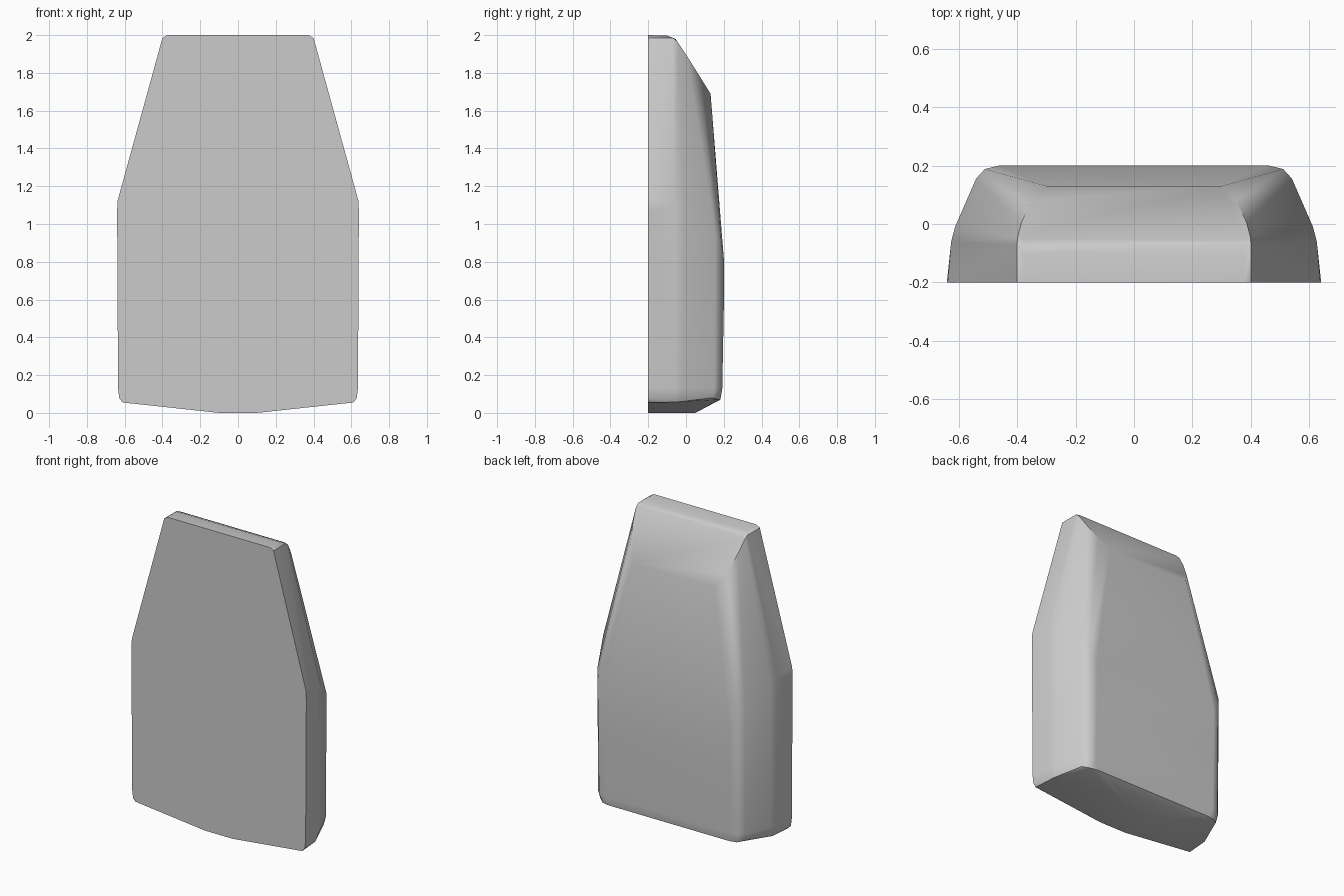
import bpy, bmesh, math

cube = bpy.data.objects.get("Cube")
if cube:
    bpy.data.objects.remove(cube)

# One plain grey finish
grey = bpy.data.materials.new("plain_grey")
grey.use_nodes = True
colour = (0.6, 0.6, 0.6, 1)
grey.diffuse_color = colour
grey.node_tree.nodes["Principled BSDF"].inputs["Base Color"].default_value = colour

# Outline points of the left half, from front face to rounded back
top_rim = [(.375, -.2, 2), (.375, -.1, 1.997), (.4, -.2, 1.985), (.4, -.07, 1.985),
           (.38, -.055, 1.98), (.398, -.045, 1.965), (.385, .005, 1.89),
           (.35, .08, 1.77), (.3, .13, 1.69)]
shoulder = [(.637, -.2, 1.125), (.64, -.2, 1.07), (.625, -.06, 1.1), (.612, -.01, 1.08),
            (.54, .155, .94), (.51, .188, .89), (.46, .2, .82)]
lower_rim = [(.635, -.2, .13), (.622, -.06, .13), (.61, -.01, .13), (.538, .15, .13),
             (.51, .18, .13), (.46, .192, .13), (.46, .2, .55)]
base = [(.628, -.2, .075), (.61, -.2, .055), (.6, -.05, .057), (.61, -.06, .08),
        (.53, .14, .08), (.49, .172, .07), (.44, .182, .07),
        (.1, -.2, 0), (.08, .05, 0)]

# Wrap a hull round the mirrored points
bm = bmesh.new()
for x, y, z in top_rim + shoulder + lower_rim + base:
    for side in (-1, 1):
        bm.verts.new((side * x, y, z))
hull = bmesh.ops.convex_hull(bm, input=bm.verts)
spare = {g for g in hull["geom_interior"] + hull["geom_unused"]
         if isinstance(g, bmesh.types.BMVert)}
bmesh.ops.delete(bm, geom=list(spare), context="VERTS")
bmesh.ops.dissolve_limit(bm, angle_limit=math.radians(2), verts=bm.verts, edges=bm.edges)
bmesh.ops.recalc_face_normals(bm, faces=bm.faces)

mesh = bpy.data.meshes.new("tapered_block")
bm.to_mesh(mesh)
bm.free()
mesh.materials.append(grey)
block = bpy.data.objects.new("tapered_block", mesh)
bpy.context.collection.objects.link(block)

# Soft back corners, crisp front and base edges
bpy.context.view_layer.objects.active = block
block.select_set(True)
bpy.ops.object.shade_smooth_by_angle(angle=math.radians(40))
soften = block.modifiers.new("even_shading", "WEIGHTED_NORMAL")
soften.keep_sharp = True
